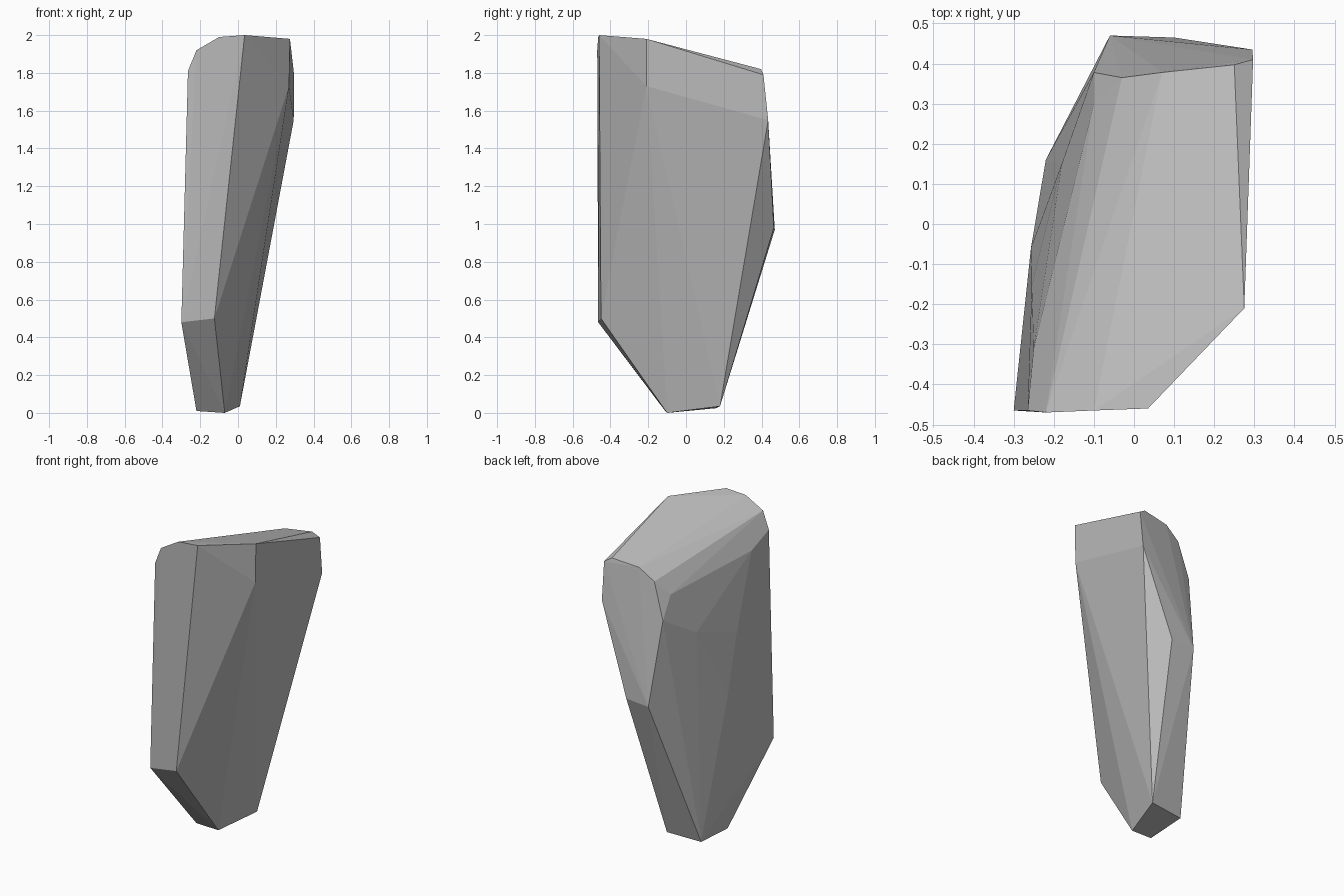
import bpy
import bmesh
import math
from mathutils import Vector

# Remove the default cube only
default_cube = bpy.data.objects.get("Cube")
if default_cube:
    bpy.data.objects.remove(default_cube, do_unlink=True)


def make_material(name, colour):
    material = bpy.data.materials.new(name)
    material.use_nodes = True
    material.diffuse_color = colour
    shader = next(node for node in material.node_tree.nodes
                  if node.type == 'BSDF_PRINCIPLED')
    shader.inputs["Base Color"].default_value = colour
    shader.inputs["Roughness"].default_value = 0.9
    return material


def chiselled_solid(name, corner_groups, material):
    """Wrap the corner groups in one convex, flat-faced solid."""
    bm = bmesh.new()
    for corners in corner_groups.values():
        for corner in corners:
            bm.verts.new(Vector(corner))
    hull = bmesh.ops.convex_hull(bm, input=bm.verts)
    unused = {item for key in ("geom_interior", "geom_unused")
              for item in hull[key] if isinstance(item, bmesh.types.BMVert)}
    bmesh.ops.delete(bm, geom=list(unused), context='VERTS')
    # Merge nearly flat triangles into clean facets
    bmesh.ops.dissolve_limit(bm, angle_limit=math.radians(1.0),
                             verts=bm.verts, edges=bm.edges)
    bmesh.ops.recalc_face_normals(bm, faces=bm.faces)
    mesh = bpy.data.meshes.new(name)
    bm.to_mesh(mesh)
    bm.free()
    mesh.materials.append(material)
    solid = bpy.data.objects.new(name, mesh)
    bpy.context.collection.objects.link(solid)
    return solid


# Corners of the stone, grouped by the facet they bound
stone_corners = {
    "foot": [(-.22, -.11, .01), (-.07, -.1, 0), (.01, .18, .035), (-.22, .16, .025)],
    "front": [(.035, -.46, 2), (-.1, -.465, 1.99), (-.22, -.47, 1.92),
              (-.265, -.465, 1.81), (-.3, -.465, .48), (-.125, -.45, .5)],
    "left_shoulder": [(.275, -.21, 1.98), (.27, -.21, 1.73)],
    "back_top": [(.297, .41, 1.79), (.25, .397, 1.82), (.07, .378, 1.8),
                 (-.03, .365, 1.73), (-.1, .378, 1.5)],
    "back_bulge": [(.295, .435, 1.55), (.1, .465, .98), (-.06, .47, .97)],
    "right_bevel": [(-.1, .3, 1.64), (-.17, -.11, 1.77), (-.25, -.31, 1.73),
                    (-.18, .15, 1.36), (-.255, -.155, 1.27), (-.257, -.06, .9)],
}

stone_grey = make_material("stone grey", (0.5, 0.5, 0.5, 1.0))
chiselled_solid("standing_stone", stone_corners, stone_grey)
